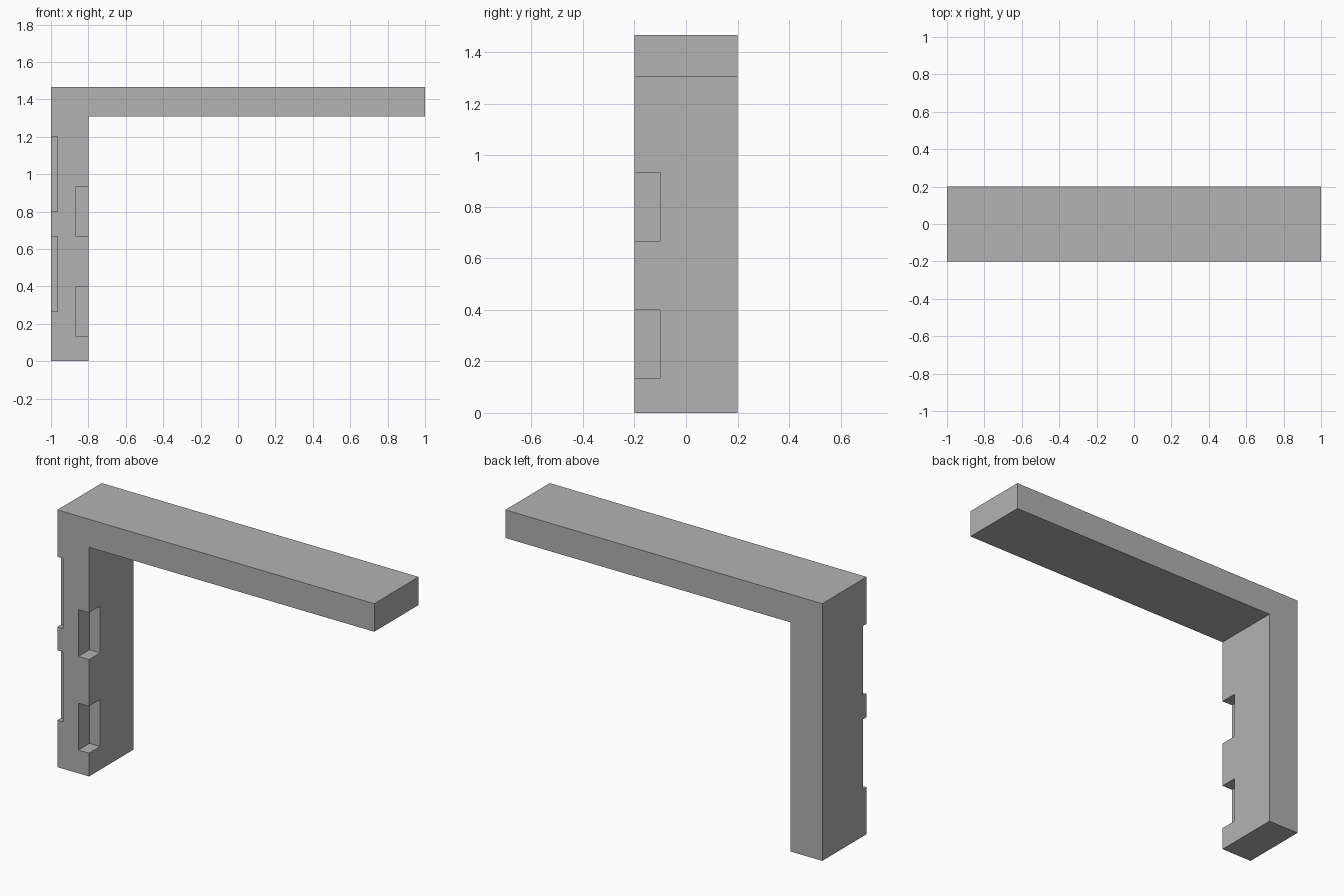
import bpy
import bmesh

cube = bpy.data.objects.get("Cube")
if cube:
    bpy.data.objects.remove(cube, do_unlink=True)

grey = bpy.data.materials.new("plain_grey")
grey.use_nodes = True
colour = (0.448, 0.448, 0.448, 1)
grey.diffuse_color = colour
grey.node_tree.nodes["Principled BSDF"].inputs["Base Color"].default_value = colour

FRONT, BACK = -0.2, 0.2
LEG_OUT, LEG_IN = -1.0, -0.8
OVER = 0.05  # how far cutters stick out of the surface


def add_object(name, bm):
    bmesh.ops.recalc_face_normals(bm, faces=bm.faces)
    mesh = bpy.data.meshes.new(name)
    bm.to_mesh(mesh)
    bm.free()
    mesh.materials.append(grey)
    obj = bpy.data.objects.new(name, mesh)
    bpy.context.collection.objects.link(obj)
    return obj


def prism(name, profile, y0, y1):
    """Extrude an x-z outline from y0 to y1."""
    bm = bmesh.new()
    face = bm.faces.new([bm.verts.new((x, y0, z)) for x, z in profile])
    extruded = bmesh.ops.extrude_face_region(bm, geom=[face])["geom"]
    verts = [v for v in extruded if isinstance(v, bmesh.types.BMVert)]
    bmesh.ops.translate(bm, verts=verts, vec=(0, y1 - y0, 0))
    return add_object(name, bm)


# Upright leg and overhanging arm as one bracket
bracket = prism("bracket", [(LEG_OUT, 0), (LEG_IN, 0), (LEG_IN, 1.307),
                            (1, 1.307), (1, 1.467), (LEG_OUT, 1.467)], FRONT, BACK)


def notch(name, x0, x1, z0, z1, depth):
    """Cut a box-shaped notch into the front edge of the leg."""
    cutter = prism(name, [(x0, z0), (x1, z0), (x1, z1), (x0, z1)],
                   FRONT - OVER, FRONT + depth)
    cutter.hide_render = True
    cutter.hide_viewport = True
    cutter.display_type = 'WIRE'
    cut = bracket.modifiers.new(name, 'BOOLEAN')
    cut.operation = 'DIFFERENCE'
    cut.solver = 'EXACT'
    cut.object = cutter


# Deep notches on the inner edge, shallow ones on the outer edge
for label, inner_z, outer_z in (("lower", 0.133, 0.267), ("upper", 0.667, 0.8)):
    notch(label + "_inner_notch_cutter", -0.867, LEG_IN + OVER,
          inner_z, inner_z + 0.267, 0.1)
    notch(label + "_outer_notch_cutter", LEG_OUT - OVER, -0.965,
          outer_z, outer_z + 0.4, 0.033)

# Apply the cuts and remove the cutters
bpy.context.view_layer.update()
cut_mesh = bpy.data.meshes.new_from_object(
    bracket.evaluated_get(bpy.context.evaluated_depsgraph_get()))
bracket.modifiers.clear()
bracket.data = cut_mesh
for obj in list(bpy.data.objects):
    if obj.name.endswith("_cutter"):
        bpy.data.objects.remove(obj, do_unlink=True)
